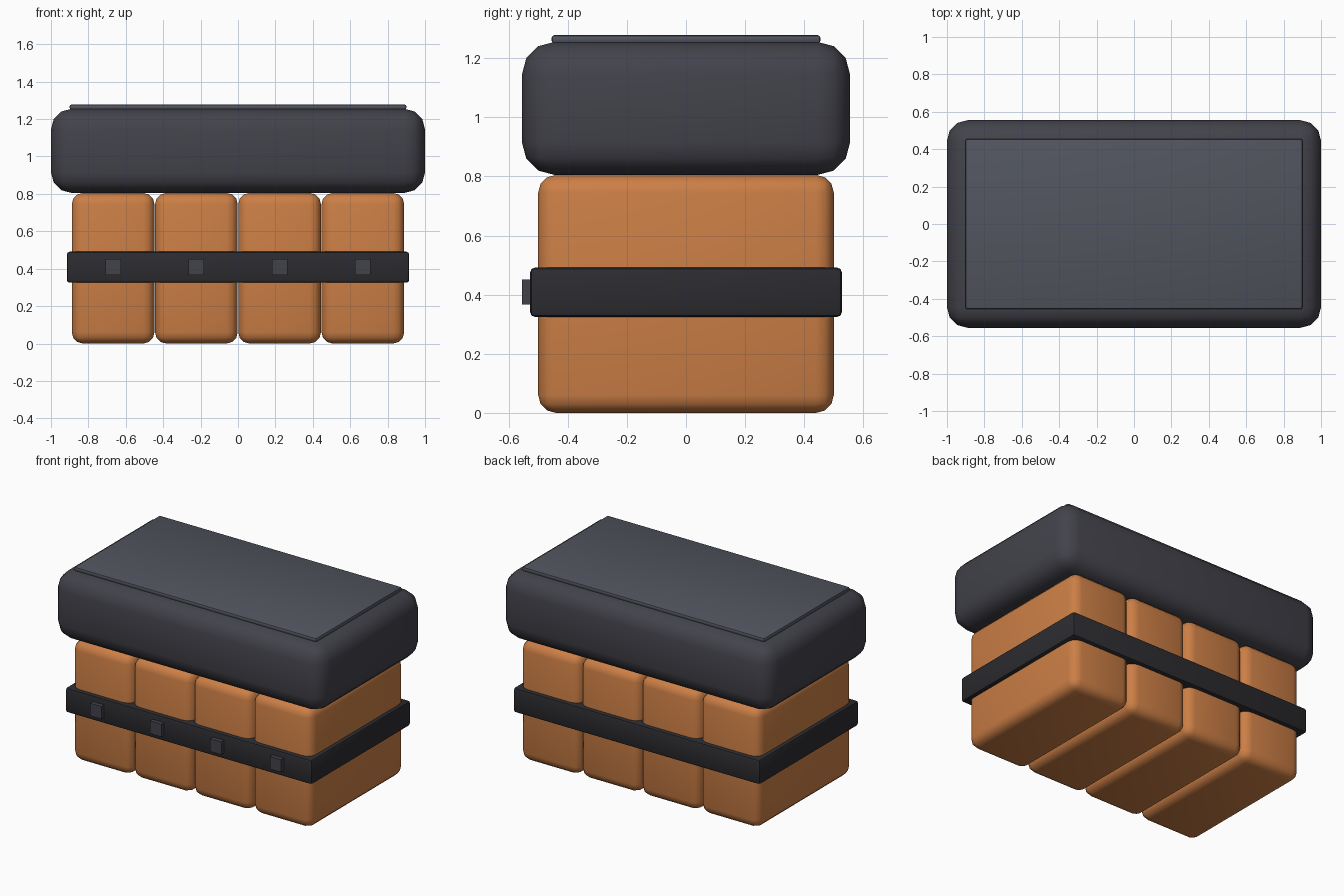
import bpy

if "Cube" in bpy.data.objects:
    bpy.data.objects.remove(bpy.data.objects["Cube"])


def material(name, rgb):
    m = bpy.data.materials.new(name)
    m.diffuse_color = (*rgb, 1)
    m.use_nodes = True
    m.node_tree.nodes["Principled BSDF"].inputs["Base Color"].default_value = m.diffuse_color
    return m


def rounded_box(name, lo, hi, bevel, segments, mat):
    """Box spanning lo..hi with rounded edges."""
    centre = [(a + b) / 2 for a, b in zip(lo, hi)]
    bpy.ops.mesh.primitive_cube_add(size=1, location=centre)
    ob = bpy.context.object
    ob.name = name
    ob.scale = [b - a for a, b in zip(lo, hi)]
    bpy.ops.object.transform_apply(location=False, rotation=False, scale=True)
    if bevel:
        mod = ob.modifiers.new("Bevel", "BEVEL")
        mod.width = bevel
        mod.segments = segments
        bpy.ops.object.modifier_apply(modifier=mod.name)
        bpy.ops.object.shade_smooth_by_angle(angle=0.7)
    ob.data.materials.append(mat)
    return ob


orange = material("orange", (0.60, 0.21, 0.06))
dark = material("dark_grey", (0.055, 0.055, 0.07))
black = material("strap_black", (0.025, 0.025, 0.03))
slate = material("slate", (0.085, 0.09, 0.115))

# Row of four cells, each with a stud on the strap in front of it
pitch = 0.445
for i in range(4):
    x = (i - 1.5) * pitch
    rounded_box(f"cell_{i + 1}", (x - 0.221, -0.5, 0), (x + 0.221, 0.5, 0.805), 0.06, 3, orange)
    rounded_box(f"stud_{i + 1}", (x - 0.042, -0.555, 0.367), (x + 0.042, -0.515, 0.452), 0, 1, dark)

# Strap around the cells
rounded_box("strap", (-0.915, -0.527, 0.325), (0.915, 0.527, 0.491), 0.015, 2, black)

# Heavy lid with a thin inset panel on top
rounded_box("lid", (-1, -0.555, 0.805), (1, 0.555, 1.255), 0.11, 3, dark)
rounded_box("lid_panel", (-0.9, -0.455, 1.25), (0.9, 0.455, 1.278), 0.01, 2, slate)
